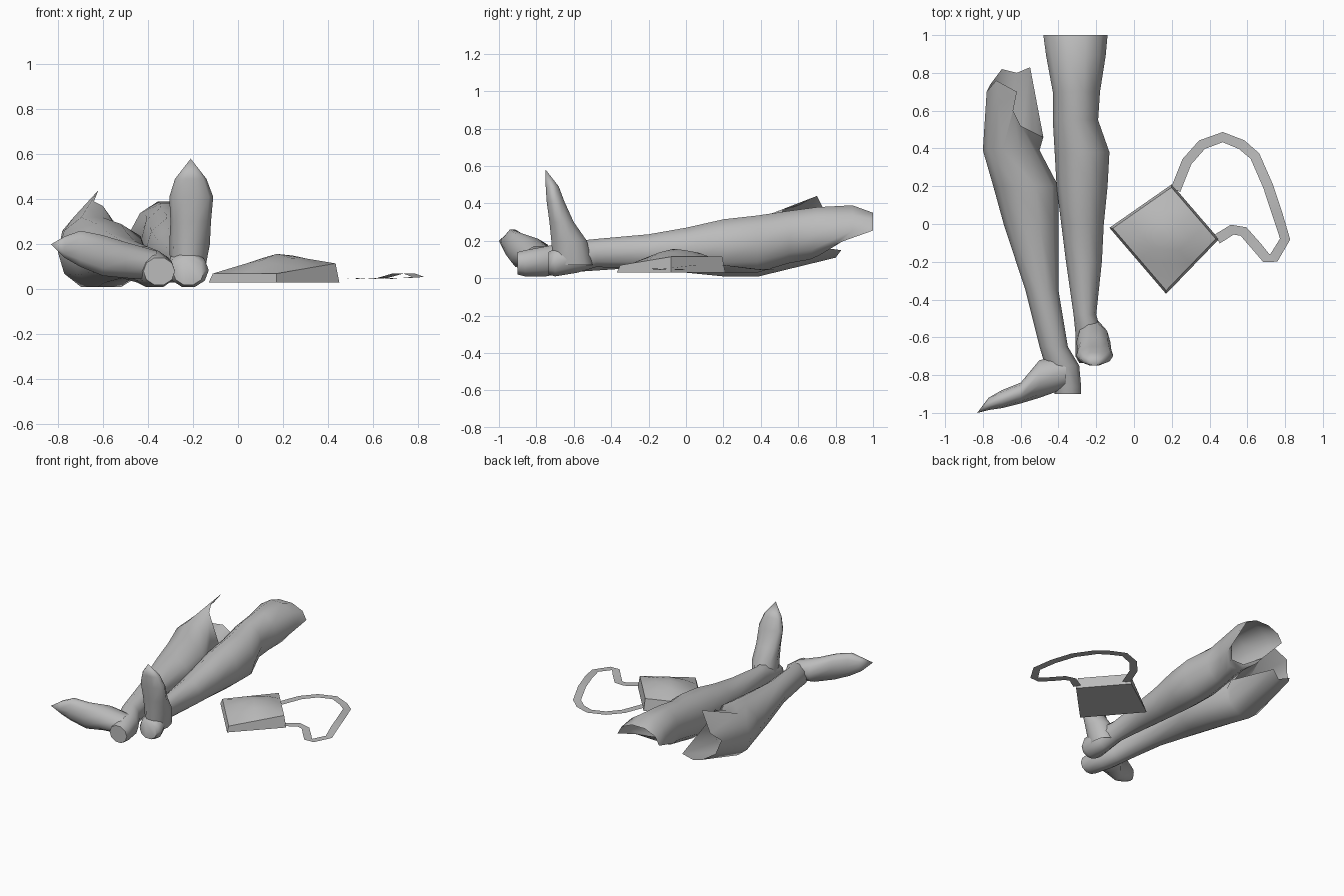
import bpy, bmesh, math
from mathutils import Vector

cube = bpy.data.objects.get("Cube")
if cube:
    bpy.data.objects.remove(cube, do_unlink=True)

SIDES = 10
grey = bpy.data.materials.new("plain_grey")
grey.use_nodes = True
GREY = (0.5, 0.5, 0.5, 1)
grey.diffuse_color = GREY
grey.node_tree.nodes["Principled BSDF"].inputs["Base Color"].default_value = GREY


def finish(name, bm, angle=60):
    bmesh.ops.recalc_face_normals(bm, faces=bm.faces)
    mesh = bpy.data.meshes.new(name)
    bm.to_mesh(mesh)
    bm.free()
    mesh.materials.append(grey)
    obj = bpy.data.objects.new(name, mesh)
    bpy.context.collection.objects.link(obj)
    bpy.ops.object.select_all(action='DESELECT')
    obj.select_set(True)
    bpy.context.view_layer.objects.active = obj
    bpy.ops.object.shade_smooth_by_angle(angle=math.radians(angle))
    return obj


def ring(axis, pos, a0, a1, b0, b1, shear=0):
    """Oval across an axis, filling the given bounds on the other two axes."""
    points = []
    for i in range(SIDES):
        t = 2 * math.pi * i / SIDES
        a = (a0 + a1) / 2 + (a1 - a0) / 2 * math.cos(t)
        b = (b0 + b1) / 2 + (b1 - b0) / 2 * math.sin(t) / math.sin(0.4 * math.pi)
        p = [a, b]
        p.insert(axis, pos + shear * min(0, math.sin(t)))
        points.append(p)
    return points


def loft(name, rings, tip=None, cap_start=False, cap_end=False):
    bm = bmesh.new()
    loops = [[bm.verts.new(p) for p in r] for r in rings]
    for lo, hi in zip(loops, loops[1:]):
        for i in range(SIDES):
            j = (i + 1) % SIDES
            bm.faces.new((lo[i], lo[j], hi[j], hi[i]))
    if tip:
        end = bm.verts.new(tip)
        for i in range(SIDES):
            bm.faces.new((loops[-1][i], loops[-1][(i + 1) % SIDES], end))
    if cap_start:
        bm.faces.new(loops[0])
    if cap_end:
        bm.faces.new(loops[-1])
    return finish(name, bm)


# Left leg: heel to open, slanted thigh end
loft("left_leg", [ring(1, *r) for r in (
    (-.735, -.29, -.15, .02, .14),
    (-.70, -.31, -.13, .01, .16),
    (-.58, -.31, -.17, .03, .20),
    (-.48, -.32, -.20, .06, .21),
    (-.20, -.36, -.17, .05, .235),
    (.0, -.385, -.16, .04, .27),
    (.20, -.41, -.14, .03, .315),
    (.38, -.42, -.13, .03, .335),
    (.55, -.43, -.19, .08, .36),
    (.70, -.43, -.18, .10, .38, .04),
    (.89, -.465, -.15, .12, .39, .19),
    (1.0, -.48, -.14, .16, .35, .28))], cap_start=True)

# Left foot: toes pointing up
loft("left_foot", [ring(2, *r) for r in (
    (.07, -.30, -.15, -.71, -.50),
    (.20, -.305, -.125, -.72, -.53),
    (.30, -.30, -.12, -.73, -.60),
    (.41, -.305, -.11, -.745, -.65),
    (.49, -.28, -.14, -.75, -.68))], tip=(-.21, -.75, .58))

# Right leg: the last ring is the torn thigh end
torn_end = [(-.48, .46, .20), (-.60, .52, .37), (-.64, .60, .39), (-.62, .70, .44),
            (-.73, .76, .32), (-.78, .70, .26), (-.76, .74, .17),
            (-.70, .82, .14), (-.62, .80, .11), (-.55, .83, .15)]
loft("right_leg", [ring(1, *r) for r in (
    (-.90, -.42, -.28, .02, .14),
    (-.86, -.43, -.28, .01, .15),
    (-.75, -.47, -.29, .01, .17),
    (-.65, -.50, -.35, .03, .19),
    (-.35, -.575, -.40, .05, .215),
    (.0, -.69, -.40, .03, .26),
    (.20, -.745, -.40, .01, .29),
    (.39, -.80, -.50, .01, .32))] + [torn_end], cap_start=True)

# Right foot: toes turned outward
loft("right_foot", [ring(0, *r) for r in (
    (-.36, -.87, -.70, .04, .17),
    (-.50, -.92, -.72, .05, .21),
    (-.60, -.95, -.84, .06, .24),
    (-.70, -.975, -.88, .10, .26),
    (-.77, -.985, -.92, .14, .235))], tip=(-.83, -1.0, .20))

# Bag: flat base, low walls and a domed top
base = [Vector(p) for p in ((-.13, -.02, .03), (.17, -.37, .03), (.45, -.08, .03), (.20, .21, .03))]
rim_heights = (.07, .07, .115, .115)
middle = sum(base, Vector()) / 4
rim = [p.lerp(middle, .06) + Vector((0, 0, h - .03)) for p, h in zip(base, rim_heights)]
N = 4
bm = bmesh.new()
grid = []
for i in range(N + 1):
    row = []
    for j in range(N + 1):
        u, v = i / N, j / N
        p = rim[0].lerp(rim[1], u).lerp(rim[3].lerp(rim[2], u), v)
        p.z += .065 * math.sin(math.pi * u) * math.sin(math.pi * v)
        row.append(bm.verts.new(p))
    grid.append(row)
for i in range(N):
    for j in range(N):
        bm.faces.new((grid[i][j], grid[i + 1][j], grid[i + 1][j + 1], grid[i][j + 1]))
corners = [bm.verts.new(p) for p in base]
bm.faces.new(corners)
edges = [[r[0] for r in grid], grid[N], [r[N] for r in grid][::-1], grid[0][::-1]]
for k, edge in enumerate(edges):
    bm.faces.new([corners[k]] + edge + [corners[(k + 1) % 4]])
finish("bag", bm, 40)

# Strap: flat ribbon along a path
path = [Vector(p) for p in (
    (.22, .18, .05), (.28, .33, .05), (.36, .42, .05), (.47, .46, .05), (.57, .42, .045),
    (.64, .36, .05), (.71, .20, .07), (.76, .05, .07), (.80, -.08, .055), (.74, -.18, .05),
    (.70, -.18, .05), (.65, -.12, .045), (.58, -.04, .045), (.52, -.03, .05), (.44, -.08, .05))]
bm = bmesh.new()
pairs = []
for i, p in enumerate(path):
    along = path[min(i + 1, len(path) - 1)] - path[max(i - 1, 0)]
    side = Vector((-along.y, along.x, 0)).normalized() * .027
    pairs.append((bm.verts.new(p + side), bm.verts.new(p - side)))
for (a, b), (c, d) in zip(pairs, pairs[1:]):
    bm.faces.new((a, b, d, c))
finish("strap", bm, 20)
